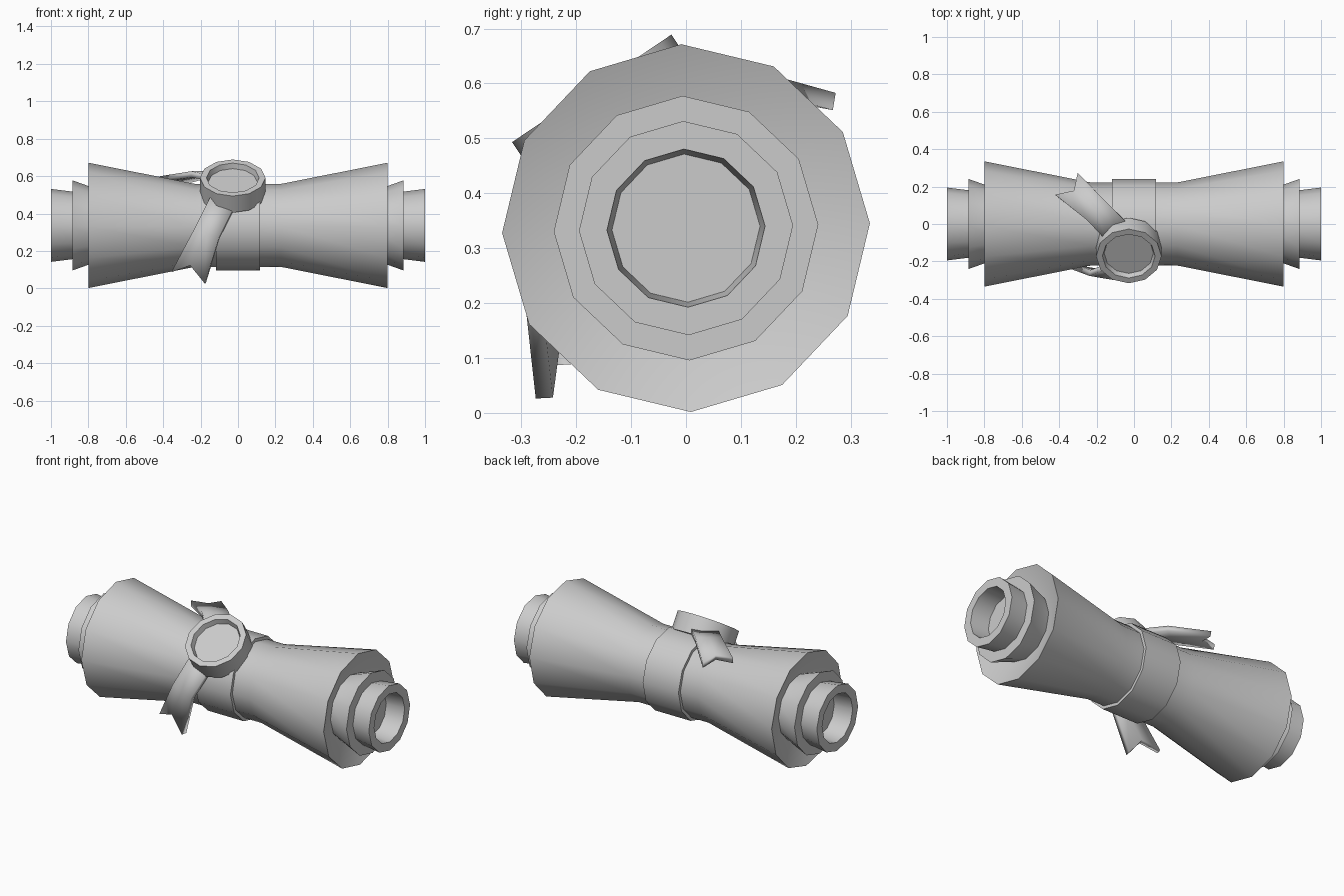
import bpy, bmesh, math
from mathutils import Vector, Matrix

if "Cube" in bpy.data.objects:
    bpy.data.objects.remove(bpy.data.objects["Cube"])

CZ = 0.3365          # height of the scroll axis
SIDES = 12


def finish(name, bm, angle=40):
    bmesh.ops.remove_doubles(bm, verts=bm.verts, dist=1e-5)
    bmesh.ops.recalc_face_normals(bm, faces=bm.faces)
    me = bpy.data.meshes.new(name)
    bm.to_mesh(me)
    bm.free()
    ob = bpy.data.objects.new(name, me)
    bpy.context.collection.objects.link(ob)
    bpy.ops.object.select_all(action='DESELECT')
    ob.select_set(True)
    bpy.context.view_layer.objects.active = ob
    bpy.ops.object.shade_smooth_by_angle(angle=math.radians(angle))
    return ob


def lathe(name, profile, closed=False, matrix=None, phase=91.5):
    """Revolve (x, radius) points around the x axis."""
    bm = bmesh.new()
    rings = []
    for x, r in profile:
        ring = []
        for k in range(SIDES):
            a = math.radians(phase + 360 / SIDES * k)
            ring.append(bm.verts.new((x, r * math.cos(a), r * math.sin(a))))
        rings.append(ring)
    pairs = list(zip(rings, rings[1:]))
    if closed:
        pairs.append((rings[-1], rings[0]))
    for a, b in pairs:
        for k in range(SIDES):
            j = (k + 1) % SIDES
            bm.faces.new((a[k], a[j], b[j], b[k]))
    if not closed:
        bm.faces.new(rings[0])
        bm.faces.new(rings[-1])
    bmesh.ops.transform(bm, matrix=matrix or Matrix.Translation((0, 0, CZ)), verts=bm.verts)
    return finish(name, bm)


def both_ends(half):
    return [(-x, r) for x, r in reversed(half)] + half


# Rolled paper: flared outer sheet with hollow ends, two inner layers
lathe("outer_sheet", both_ends([(0.23, 0.222), (0.8, 0.335), (0.74, 0.18)]))
lathe("middle_sheet", both_ends([(0.7, 0.175), (0.885, 0.241), (0.885, 0.17)]))
lathe("inner_sheet", both_ends([(0.8, 0.17), (1.0, 0.195), (1.0, 0.144), (0.76, 0.125)]))

# Ribbon band around the waist
lathe("ribbon_band", [(-0.118, 0.215), (-0.118, 0.24), (0.118, 0.24), (0.118, 0.215)], closed=True)

# Wax seal with a sunken face, tilted forward off the axis
n = Vector((0, -0.56, 0.83)).normalized()
m = Matrix.Translation((-0.028, 0, CZ)) @ n.to_track_quat('X', 'Z').to_matrix().to_4x4()
lathe("wax_seal", [(0.2, 0.175), (0.307, 0.175), (0.307, 0.141), (0.277, 0.132)], matrix=m, phase=90)


# Ribbon tails: rows of (left, right) points, with a notched end
def tail(name, rows, notch, thickness=0.032):
    bm = bmesh.new()
    grid = []
    for i, (l, r) in enumerate(rows):
        l, r = Vector(l), Vector(r)
        mid = Vector(notch) if i == len(rows) - 1 else (l + r) / 2
        grid.append([bm.verts.new(p) for p in (l, mid, r)])
    for a, b in zip(grid, grid[1:]):
        for k in (0, 1):
            bm.faces.new((a[k], a[k + 1], b[k + 1], b[k]))
    ob = finish(name, bm, 30)
    sol = ob.modifiers.new("thickness", 'SOLIDIFY')
    sol.thickness = thickness
    sol.offset = 0
    return ob


tail("front_tail",
     [((-0.14, -0.225, 0.50), (-0.01, -0.235, 0.45)),
      ((-0.235, -0.262, 0.31), (-0.10, -0.285, 0.27)),
      ((-0.353, -0.218, 0.088), (-0.175, -0.258, 0.027))],
     (-0.252, -0.245, 0.123))
tail("back_tail",
     [((-0.155, -0.08, 0.59), (-0.02, -0.01, 0.60)),
      ((-0.25, 0.02, 0.61), (-0.14, 0.11, 0.612)),
      ((-0.42, 0.155, 0.583), (-0.30, 0.27, 0.567))],
     (-0.32, 0.176, 0.585))
